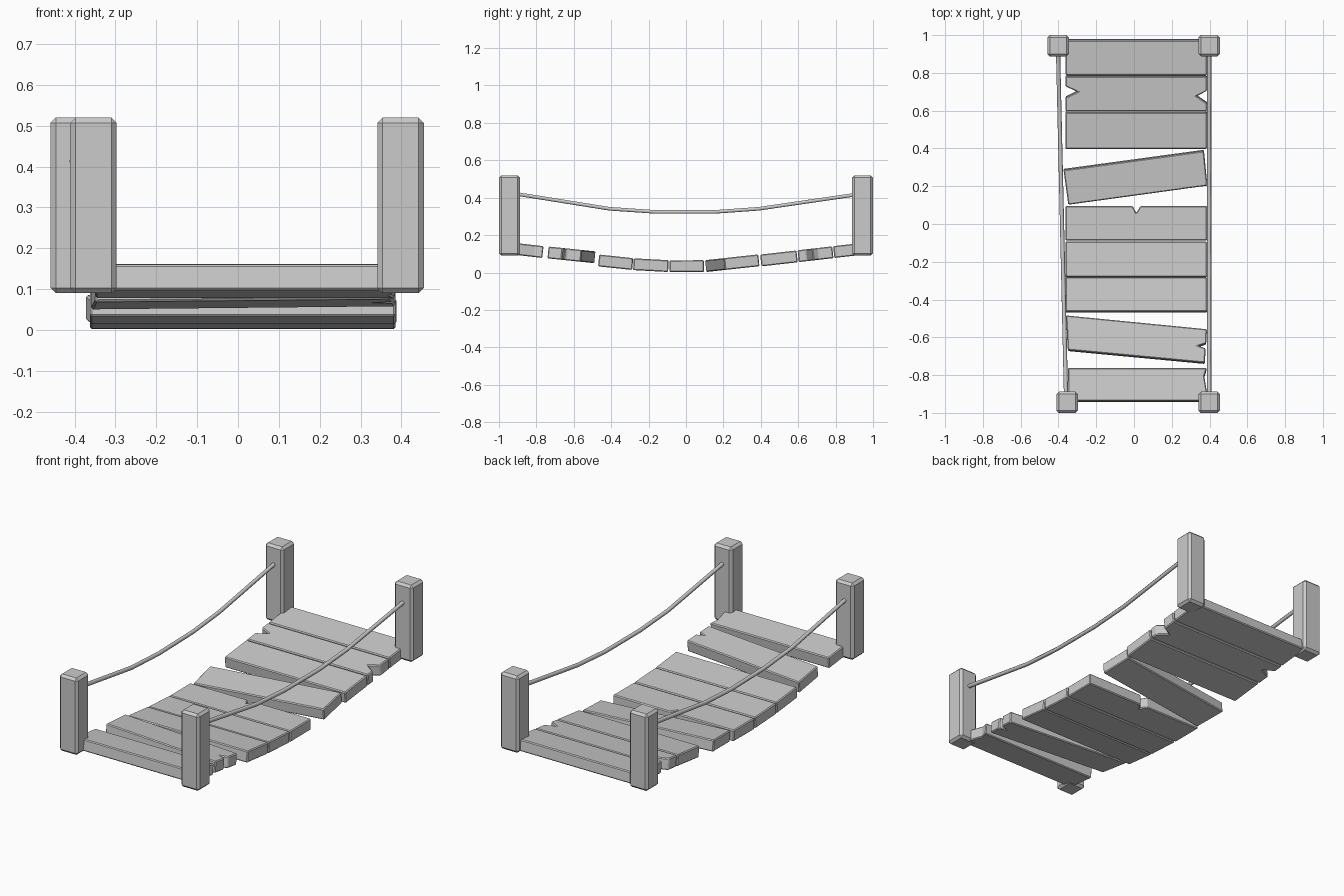
import bpy, bmesh

if "Cube" in bpy.data.objects:
    bpy.data.objects.remove(bpy.data.objects["Cube"])


def finish(name, bm, bevel):
    bmesh.ops.recalc_face_normals(bm, faces=bm.faces)
    me = bpy.data.meshes.new(name)
    bm.to_mesh(me)
    bm.free()
    ob = bpy.data.objects.new(name, me)
    bpy.context.collection.objects.link(ob)
    if bevel:
        m = ob.modifiers.new("bevel", 'BEVEL')
        m.width = bevel
        m.segments = 1
        m.limit_method = 'ANGLE'
    return ob


def post(name, x, y):
    bm = bmesh.new()
    bmesh.ops.create_cube(bm, size=1)
    for v in bm.verts:
        v.co = (x + v.co.x * 0.114, y + v.co.y * 0.112, 0.305 + v.co.z * 0.43)
    finish(name, bm, 0.013)


def plank(name, outline, top_a, top_b):
    """Extrude an outline; its top slopes from top_a at the front to top_b at the back."""
    ys = [p[1] for p in outline]
    y0, y1 = min(ys), max(ys)
    slope = (top_b - top_a) / (y1 - y0)
    thick = 0.063
    bm = bmesh.new()
    low = [bm.verts.new((x, y + slope * thick / 2, top_a + slope * (y - y0) - thick))
           for x, y in outline]
    face = bm.faces.new(low)
    geo = bmesh.ops.extrude_face_region(bm, geom=[face])["geom"]
    bmesh.ops.translate(bm, vec=(0, -slope * thick, thick),
                        verts=[g for g in geo if isinstance(g, bmesh.types.BMVert)])
    finish(name, bm, 0.005)


def rope(name, x_front, x_back):
    path = [(-0.91, 0.421), (-0.41, 0.341), (-0.16, 0.324),
            (0.15, 0.324), (0.39, 0.341), (0.91, 0.417)]
    cu = bpy.data.curves.new(name, 'CURVE')
    cu.dimensions = '3D'
    cu.bevel_depth = 0.011
    cu.bevel_resolution = 1
    cu.use_fill_caps = True
    sp = cu.splines.new('POLY')
    sp.points.add(len(path) - 1)
    for pt, (y, z) in zip(sp.points, path):
        t = (y + 0.91) / 1.82
        pt.co = (x_front + (x_back - x_front) * t, y, z, 1)
    bpy.context.collection.objects.link(bpy.data.objects.new(name, cu))


# Corner posts
post("post_front_left", -0.354, -0.944)
post("post_back_left", -0.402, 0.944)
post("post_front_right", 0.398, -0.944)
post("post_back_right", 0.398, 0.944)

# Sagging hand ropes
rope("rope_left", -0.36, -0.402)
rope("rope_right", 0.398, 0.398)

# Deck planks, front to back, with chipped notches in the outlines
L, R = -0.363, 0.386
plank("plank_1", [(-0.35, -0.94), (R, -0.94), (R, -0.89), (0.372, -0.81), (R, -0.765),
                  (-0.35, -0.765)], 0.161, 0.141)
plank("plank_2_crooked", [(-0.35, -0.67), (0.375, -0.738), (0.379, -0.662), (0.343, -0.648),
                          (0.382, -0.635), (R, -0.56), (-0.36, -0.487)], 0.139, 0.113)
plank("plank_3", [(L, -0.467), (R, -0.467), (R, -0.285), (L, -0.285)], 0.096, 0.077)
plank("plank_4", [(L, -0.281), (R, -0.281), (R, -0.094), (L, -0.094)], 0.076, 0.066)
plank("plank_5", [(L, -0.088), (R, -0.088), (R, 0.096), (0.035, 0.096), (0.012, 0.06),
                  (-0.008, 0.096), (L, 0.096)], 0.065, 0.066)
plank("plank_6_crooked", [(-0.348, 0.105), (0.388, 0.206), (0.37, 0.39), (-0.373, 0.289)],
      0.066, 0.097)
plank("plank_7", [(L, 0.4), (R, 0.4), (R, 0.594), (L, 0.594)], 0.096, 0.118)
plank("plank_8", [(L, 0.6), (R, 0.6), (R, 0.643), (0.332, 0.68), (R, 0.708), (R, 0.785),
                  (L, 0.785), (L, 0.732), (-0.3, 0.703), (L, 0.672)], 0.119, 0.14)
plank("plank_9", [(L, 0.79), (R, 0.79), (R, 0.976), (L, 0.976)], 0.141, 0.162)
